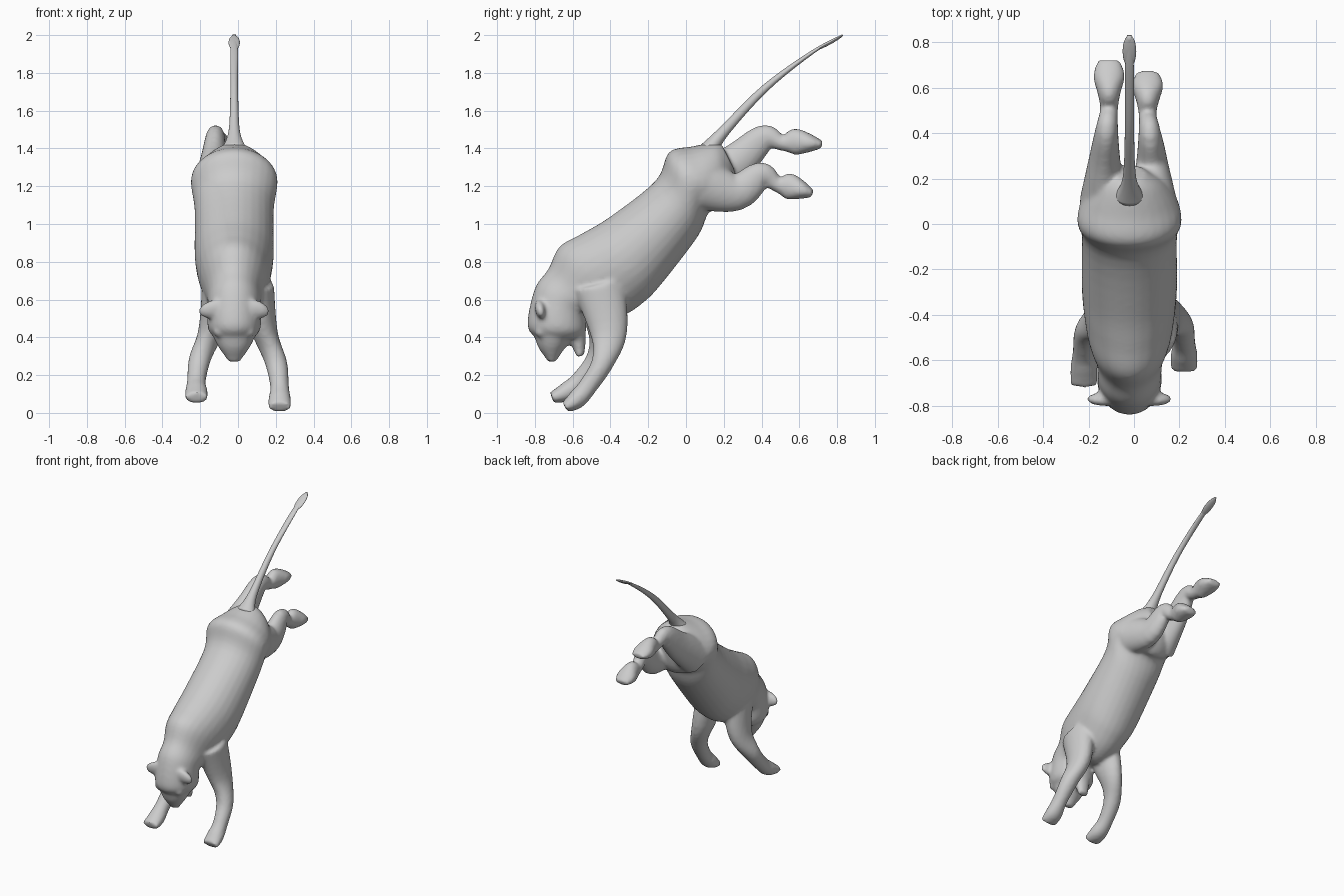
import bpy
import bmesh
import math
from mathutils import Vector

default_cube = bpy.data.objects.get("Cube")
if default_cube:
    bpy.data.objects.remove(default_cube)

SIDES = 28
STEPS = 5
MIDDLE = -0.02

grey = bpy.data.materials.new("plain grey")
grey.use_nodes = True
grey.diffuse_color = (0.6, 0.6, 0.6, 1)
grey.node_tree.nodes["Principled BSDF"].inputs["Base Color"].default_value = grey.diffuse_color


def smooth_rows(rows):
    """Run a Catmull-Rom curve through rows of values."""
    rows = [Vector(row) for row in rows]
    padded = [rows[0]] + rows + [rows[-1]]
    result = []
    for before, start, end, after in zip(padded, padded[1:], padded[2:], padded[3:]):
        for step in range(STEPS):
            t = step / STEPS
            leave, arrive = (end - before) / 2, (after - start) / 2
            bend = 3 * (end - start) - 2 * leave - arrive
            twist = 2 * (start - end) + leave + arrive
            result.append(start + t * (leave + t * (bend + t * twist)))
    return result + [rows[-1]]


def skin(name, rings):
    """Cover elliptical rings, each a centre, a half depth vector and a half width."""
    bm = bmesh.new()
    loops = []
    for centre, depth, width in rings:
        across = Vector((width, 0, 0))
        angles = [math.tau * side / SIDES for side in range(SIDES)]
        loops.append([bm.verts.new(centre + depth * math.cos(a) + across * math.sin(a)) for a in angles])
    for near, far in zip(loops, loops[1:]):
        for side in range(SIDES):
            bm.faces.new((near[side - 1], near[side], far[side], far[side - 1]))
    bm.faces.new(loops[0])
    bm.faces.new(loops[-1])
    bmesh.ops.recalc_face_normals(bm, faces=bm.faces)
    mesh = bpy.data.meshes.new(name)
    bm.to_mesh(mesh)
    bm.free()
    mesh.materials.append(grey)
    part = bpy.data.objects.new(name, mesh)
    bpy.context.collection.objects.link(part)
    return part


def trunk(name, rows):
    """Each row: upper y and z, lower y and z, half width."""
    rings = []
    for upper_y, upper_z, lower_y, lower_z, width in smooth_rows(rows):
        upper = Vector((MIDDLE, upper_y, upper_z))
        lower = Vector((MIDDLE, lower_y, lower_z))
        rings.append(((upper + lower) / 2, (upper - lower) / 2, width))
    return skin(name, rings)


def tube(name, rows):
    """Each row: centre x, y, z, half depth, half width; rings stand square to the path."""
    rows = smooth_rows(rows)
    rings = []
    for index, (x, y, z, depth, width) in enumerate(rows):
        previous, following = rows[max(index - 1, 0)], rows[min(index + 1, len(rows) - 1)]
        along = following - previous
        normal = Vector((0, -along[2], along[1])).normalized()
        rings.append((Vector((x, y, z)), normal * depth, width))
    return skin(name, rings)


def other_side(rows, offset, forward, lift, power):
    """Mirror a leg, and swing it more and more towards the foot."""
    result = []
    for index, (x, y, z, depth, width) in enumerate(rows):
        t = index / (len(rows) - 1)
        result.append((offset - x, y + forward * t, z + lift * t ** power, depth, width))
    return result


def ball(name, location, size, tilt=0.0, roll=0.0):
    bpy.ops.mesh.primitive_uv_sphere_add(segments=SIDES, ring_count=SIDES, location=location)
    part = bpy.context.object
    part.name = name
    part.scale = size
    part.rotation_euler = (tilt, roll, 0)
    part.data.materials.append(grey)
    return part


# Rump, barrel, shoulders, neck and skull
body = trunk("body", [
    (0.19, 1.42, 0.26, 1.28, 0.07),
    (0.14, 1.43, 0.23, 1.14, 0.15),
    (0.03, 1.41, 0.18, 1.07, 0.21),
    (-0.09, 1.38, 0.12, 1.06, 0.23),
    (-0.16, 1.23, 0.06, 0.93, 0.21),
    (-0.4, 1.04, -0.14, 0.67, 0.21),
    (-0.55, 0.95, -0.23, 0.58, 0.2),
    (-0.67, 0.88, -0.32, 0.52, 0.18),
    (-0.73, 0.76, -0.42, 0.49, 0.15),
    (-0.8, 0.66, -0.52, 0.51, 0.14),
    (-0.84, 0.47, -0.53, 0.43, 0.14),
    (-0.8, 0.4, -0.57, 0.39, 0.1)])
parts = [body]

# Open mouth
parts.append(tube("muzzle", [
    (MIDDLE, -0.7, 0.45, 0.12, 0.13),
    (MIDDLE, -0.71, 0.36, 0.08, 0.09),
    (MIDDLE, -0.71, 0.3, 0.04, 0.05),
    (MIDDLE, -0.71, 0.27, 0.02, 0.03)]))
parts.append(tube("lower_jaw", [
    (MIDDLE, -0.59, 0.45, 0.06, 0.09),
    (MIDDLE, -0.57, 0.37, 0.04, 0.05),
    (MIDDLE, -0.56, 0.3, 0.02, 0.04)]))

# Ears flaring from the forehead, and brows
for side in (-1, 1):
    parts.append(ball("ear", (MIDDLE + side * 0.1, -0.77, 0.55), (0.09, 0.03, 0.05), 0.2, side * 0.2))
    parts.append(ball("brow", (MIDDLE + side * 0.08, -0.77, 0.43), (0.03, 0.03, 0.03)))

# Front legs, the right one reaching further forward
front_leg = [
    (0.1, -0.46, 0.68, 0.14, 0.09),
    (0.14, -0.41, 0.43, 0.1, 0.07),
    (0.2, -0.44, 0.27, 0.06, 0.06),
    (0.22, -0.52, 0.14, 0.05, 0.05),
    (0.22, -0.58, 0.07, 0.05, 0.06),
    (0.22, -0.64, 0.03, 0.03, 0.06)]
parts.append(tube("front_leg_left", front_leg))
parts.append(tube("front_leg_right", other_side(front_leg, 0, -0.07, 0.05, 1)))

# Hind legs kicked out behind, the right one higher
hind_leg = [
    (0.09, 0.1, 1.2, 0.13, 0.1),
    (0.08, 0.27, 1.17, 0.1, 0.07),
    (0.07, 0.4, 1.26, 0.07, 0.05),
    (0.06, 0.48, 1.21, 0.04, 0.04),
    (0.06, 0.54, 1.2, 0.07, 0.05),
    (0.06, 0.61, 1.18, 0.05, 0.07),
    (0.06, 0.67, 1.16, 0.02, 0.05)]
parts.append(tube("hind_leg_left", hind_leg))
parts.append(tube("hind_leg_right", other_side(hind_leg, -0.05, 0.05, 0.26, 0.25)))

# Tail with a flared root and a flat tuft
tail = tube("tail", [
    (MIDDLE, 0.12, 1.39, 0.05, 0.07),
    (MIDDLE, 0.2, 1.49, 0.03, 0.03),
    (MIDDLE, 0.42, 1.72, 0.02, 0.02),
    (MIDDLE, 0.67, 1.91, 0.01, 0.02),
    (MIDDLE, 0.83, 2, 0.005, 0.01)])
tuft = ball("tail_tuft", (MIDDLE, 0.76, 1.96), (0.03, 0.08, 0.01), 0.5)

# Fuse all but the thin tail into one soft skin
bpy.ops.object.select_all(action="DESELECT")
for part in parts:
    part.select_set(True)
bpy.context.view_layer.objects.active = body
bpy.ops.object.join()
fuse = body.modifiers.new("fuse", "REMESH")
fuse.mode = "VOXEL"
fuse.voxel_size = 0.012
soften = body.modifiers.new("soften", "SMOOTH")
soften.iterations = 6
bpy.ops.object.convert(target="MESH")

for part in (body, tail, tuft):
    part.data.shade_smooth()
